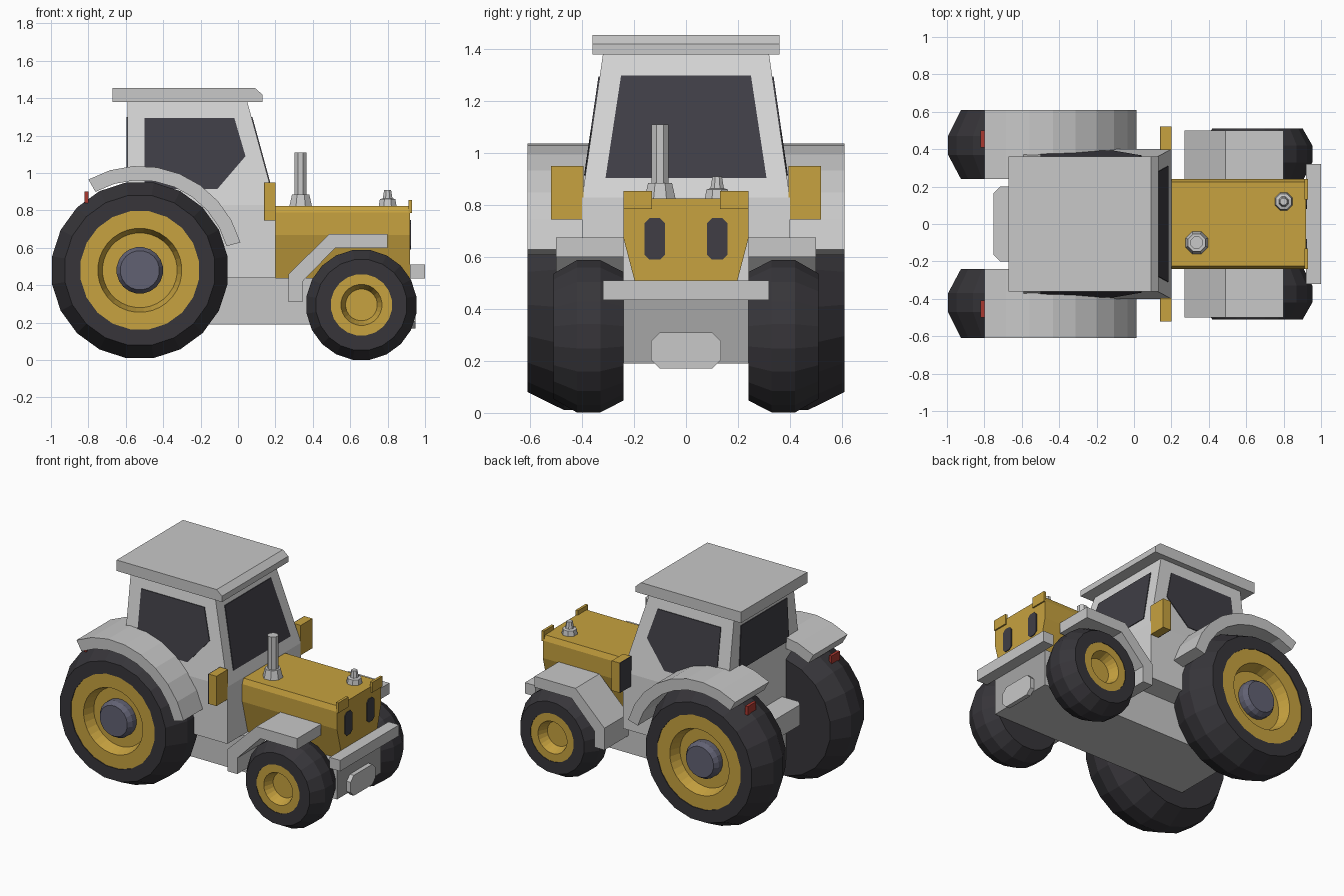
import bpy, bmesh, math

cube = bpy.data.objects.get("Cube")
if cube:
    bpy.data.objects.remove(cube, do_unlink=True)


def material(name, r, g, b):
    m = bpy.data.materials.new(name)
    m.use_nodes = True
    m.diffuse_color = (r, g, b, 1)
    bsdf = next(n for n in m.node_tree.nodes if n.type == 'BSDF_PRINCIPLED')
    bsdf.inputs["Base Color"].default_value = (r, g, b, 1)
    return m


CAB = material("pale grey", .68, .68, .68)
GREY = material("light grey", .58, .58, .58)
SHADE = material("medium grey", .38, .38, .38)
YELLOW = material("warm yellow", .57, .36, .05)
GLASS = material("dark glass", .05, .048, .06)
RUBBER = material("black rubber", .038, .036, .042)
STEEL = material("blue grey", .12, .12, .17)
RED = material("red", .4, .04, .03)


def loft(name, rings, mat):
    """Skin a list of equal-length point rings and cap both ends."""
    bm = bmesh.new()
    vs = [[bm.verts.new(p) for p in ring] for ring in rings]
    n = len(vs[0])
    for a, b in zip(vs, vs[1:]):
        for i in range(n):
            j = (i + 1) % n
            bm.faces.new((a[i], a[j], b[j], b[i]))
    bm.faces.new(vs[0])
    bm.faces.new(vs[-1])
    bmesh.ops.recalc_face_normals(bm, faces=bm.faces)
    me = bpy.data.meshes.new(name)
    bm.to_mesh(me)
    bm.free()
    me.materials.append(mat)
    ob = bpy.data.objects.new(name, me)
    bpy.context.collection.objects.link(ob)
    return ob


def rect(x0, x1, y0, y1, c=0):
    """Rectangle outline, with chamfered corners if c is given."""
    if not c:
        return [(x0, y0), (x1, y0), (x1, y1), (x0, y1)]
    return [(x0 + c, y0), (x1 - c, y0), (x1, y0 + c), (x1, y1 - c),
            (x1 - c, y1), (x0 + c, y1), (x0, y1 - c), (x0, y0 + c)]


def along_x(name, pts, a, b, mat):
    return loft(name, [[(x, u, v) for u, v in pts] for x in (a, b)], mat)


def along_y(name, pts, a, b, mat):
    return loft(name, [[(u, y, v) for u, v in pts] for y in (a, b)], mat)


def along_z(name, pts, a, b, mat):
    return loft(name, [[(u, v, z) for u, v in pts] for z in (a, b)], mat)


def circle(r, n):
    return [(r * math.cos(math.tau * (i + .5) / n),
             r * math.sin(math.tau * (i + .5) / n)) for i in range(n)]


def wheel_part(name, x, z, s, profile, n, mat):
    """Turn a (radius, distance) profile around a sideways axle."""
    loft(name, [[(x + u, s * y, z + v) for u, v in circle(r, n)]
                for r, y in profile], mat)


def post(name, x, y, profile, mat):
    """Turn a (radius, height) profile around an upright axis."""
    loft(name, [[(x + u, y + v, z) for u, v in circle(r, 8)]
                for r, z in profile], mat)


# Chassis, with a darker nose
chassis = along_x("chassis", rect(-.24, .24, .19, .44), -.59, .92, GREY)
chassis.data.materials.append(SHADE)
for f in chassis.data.polygons:
    if f.normal.x > .9:
        f.material_index = 1
along_x("front_weight", rect(-.135, .135, .17, .31, .035), .92, .95, GREY)
along_x("front_bumper", rect(-.32, .32, .435, .51), .92, 1, GREY)
along_z("rear_hitch", rect(-.75, -.5, -.2, .2, .035), .5, .64, GREY)


# Cab: upright below, tapering to the roof
def taper(z):
    return max(0, (z - .83) / .55)


def side_y(z):
    return .4 - .08 * taper(z)


def front_x(z):
    return .2 - .15 * taper(z)


loft("cab", [[(x, y, z) for x, y in
              rect(-.59, front_x(z), -side_y(z), side_y(z))]
             for z in (.44, .83, 1.38)], CAB)
along_y("roof", [(-.67, 1.38), (.13, 1.38), (.13, 1.42), (.09, 1.455),
                 (-.67, 1.455)], -.36, .36, GREY)

# Windows as thin plates on the cab walls
pane = [(-.31, .905), (.31, .905), (.25, 1.3), (-.25, 1.3)]
loft("windscreen", [[(front_x(z) + d, y, z) for y, z in pane]
                    for d in (-.003, .005)], GLASS)
along_x("rear_window", [(-.27, 1), (.27, 1), (.25, 1.3), (-.25, 1.3)],
        -.595, -.588, GLASS)
side_pane = [(-.5, .915), (-.11, .915), (.04, 1.09), (-.02, 1.295), (-.5, 1.295)]

# Bonnet with chamfered top and tucked-in lower sides
half = [(.18, .44), (.24, .67), (.24, .79), (.225, .825)]
along_x("bonnet", half + [(-y, z) for y, z in reversed(half)], .19, .92, YELLOW)
post("exhaust_base", .335, -.1, [(.066, .82), (.05, .885)], GREY)
post("exhaust_pipe", .335, -.1, [(.035, .88), (.035, 1.11)], GREY)
post("filler_cap", .8, .12, [(.052, .82), (.045, .86), (.028, .865), (.02, .91)], GREY)

CX, CZ = -.525, .48
for side, s in (("left", 1), ("right", -1)):
    loft(side + "_side_window", [[(x, s * (side_y(z) + d), z) for x, z in side_pane]
                                 for d in (-.003, .005)], GLASS)

    # Lamps on the nose
    y0, y1 = sorted((s * .08, s * .16))
    along_x(side + "_headlight", rect(y0, y1, .59, .75, .02), .918, .925, GLASS)
    y0, y1 = sorted((s * .13, s * .24))
    along_x(side + "_marker", rect(y0, y1, .785, .855), .912, .93, YELLOW)

    # Mirrors with dark rear faces
    y0, y1 = sorted((s * .395, s * .52))
    along_x(side + "_mirror", rect(y0, y1, .745, .95), .143, .2, YELLOW)
    along_x(side + "_mirror_glass", rect(y0, y1, .745, .95), .138, .143, GLASS)

    # Rear wheel
    wheel_part(side + "_rear_tyre", CX, CZ, s,
               [(.405, .24), (.475, .37), (.475, .47), (.405, .61),
                (.32, .61), (.32, .5)], 20, RUBBER)
    wheel_part(side + "_rear_rim", CX, CZ, s,
               [(.322, .5), (.322, .605), (.225, .605), (.2, .53)], 32, YELLOW)
    wheel_part(side + "_rear_hub", CX, CZ, s,
               [(.125, .52), (.125, .57), (.105, .6)], 20, STEEL)

    # Front wheel
    wheel_part(side + "_front_tyre", .66, .295, s,
               [(.25, .24), (.297, .33), (.297, .42), (.245, .51),
                (.165, .51), (.165, .42)], 20, RUBBER)
    wheel_part(side + "_front_rim", .66, .295, s,
               [(.167, .42), (.167, .507), (.11, .507), (.085, .44)], 24, YELLOW)

    # Rear mudguard swept around the wheel, with tail lamp
    arc = []
    for i in range(9):
        a = math.radians(15.5 + 13 * i)
        arc.append([(CX + r * math.cos(a), s * y, CZ + r * math.sin(a))
                    for r, y in ((.482, .24), (.558, .24), (.558, .61), (.482, .61))])
    loft(side + "_rear_mudguard", arc, GREY)
    y0, y1 = sorted((s * .41, s * .5))
    along_x(side + "_tail_lamp", rect(y0, y1, .84, .9), -.82, -.8, RED)

    # Front mudguard bent over the tyre
    bends = [((.27, .31), (.345, .31)), ((.27, .46), (.345, .42)),
             ((.49, .675), (.52, .6)), ((.8, .675), (.8, .6))]
    loft(side + "_front_mudguard",
         [[(o[0], s * .24, o[1]), (o[0], s * .5, o[1]),
           (i[0], s * .5, i[1]), (i[0], s * .24, i[1])] for o, i in bends], GREY)
